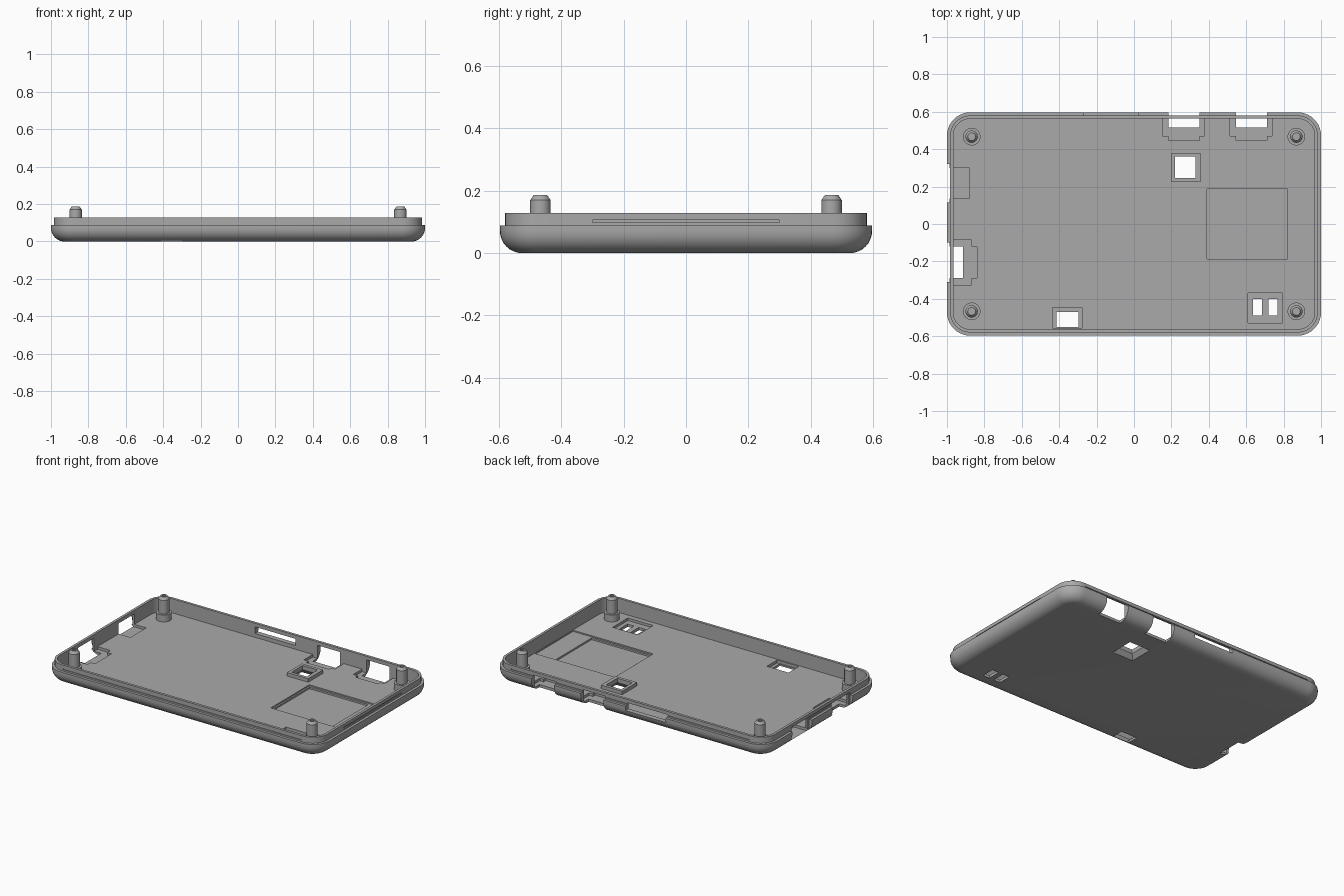
import bpy, bmesh, math

if "Cube" in bpy.data.objects:
    bpy.data.objects.remove(bpy.data.objects["Cube"])

grey = bpy.data.materials.new("matte grey plastic")
grey.use_nodes = True
color = (0.4, 0.4, 0.4, 1)
grey.diffuse_color = color
grey.node_tree.nodes["Principled BSDF"].inputs["Base Color"].default_value = color

FLOOR, STEP, RIM = 0.035, 0.088, 0.128


def make_object(name, bm):
    bmesh.ops.recalc_face_normals(bm, faces=bm.faces)
    mesh = bpy.data.meshes.new(name)
    bm.to_mesh(mesh)
    bm.free()
    obj = bpy.data.objects.new(name, mesh)
    bpy.context.collection.objects.link(obj)
    mesh.materials.append(grey)
    return obj


def loft(name, rings):
    """Skin a stack of equal point rings and cap both ends."""
    bm = bmesh.new()
    loops = [[bm.verts.new(p) for p in ring] for ring in rings]
    for a, b in zip(loops, loops[1:]):
        for i in range(len(a)):
            j = (i + 1) % len(a)
            bm.faces.new((a[i], a[j], b[j], b[i]))
    bm.faces.new(loops[0])
    bm.faces.new(loops[-1])
    return make_object(name, bm)


def rounded_ring(inset, z, radius=0.125, steps=10):
    r = radius - inset
    ring = []
    for quarter, (sx, sy) in enumerate(((1, 1), (-1, 1), (-1, -1), (1, -1))):
        for k in range(steps + 1):
            a = math.pi / 2 * (quarter + k / steps)
            ring.append((sx * (1 - radius) + r * math.cos(a),
                         sy * (0.597 - radius) + r * math.sin(a), z))
    return ring


def block(name, x, y, z, flare=0.0):
    """Box from ranges; flare widens its lower end."""
    rings = []
    for h, f in ((z[0], flare), (z[1], 0)):
        rings.append([(x[0] - f, y[0] - f, h), (x[1] + f, y[0] - f, h),
                      (x[1] + f, y[1] + f, h), (x[0] - f, y[1] + f, h)])
    return loft(name, rings)


def select_only(obj):
    bpy.ops.object.select_all(action='DESELECT')
    obj.select_set(True)
    bpy.context.view_layer.objects.active = obj


def combine(target, tool, operation='DIFFERENCE'):
    tool.hide_render = True
    select_only(target)
    mod = target.modifiers.new("cut", 'BOOLEAN')
    mod.operation = operation
    mod.solver = 'EXACT'
    mod.object = tool
    bpy.ops.object.modifier_apply(modifier=mod.name)
    bpy.data.objects.remove(tool)


def cut(x, y, z, flare=0.0):
    combine(shell, block("cutter", x, y, z, flare))


# Tray shell: curved underside, stepped rim and hollow inside
R = 0.072
profile = [(R * (1 - math.sin(t * math.pi / 16)), R * (1 - math.cos(t * math.pi / 16)))
           for t in range(9)]
profile += [(0, STEP), (0.017, STEP), (0.017, RIM), (0.034, RIM), (0.034, FLOOR)]
shell = loft("tray_shell", [rounded_ring(i, z) for i, z in profile])

# Raised frame around the square window
combine(shell, block("frame", (0.2, 0.355), (0.225, 0.38), (0.03, 0.058)), 'UNION')

# Shallow card recess with a deeper pad
cut((0.38, 0.964), (-0.2, 0.2), (0.027, 0.06))
cut((0.39, 0.82), (-0.187, 0.187), (0.016, 0.06))

# Square window, flared on the underside
cut((0.22, 0.33), (0.245, 0.36), (0.025, 0.1))
cut((0.22, 0.33), (0.245, 0.36), (-0.01, 0.03), 0.03)

# Twin indicator holes in their pocket
cut((0.61, 0.795), (-0.53, -0.37), (0.018, 0.06))
for x0 in (0.637, 0.72):
    cut((x0, x0 + 0.048), (-0.488, -0.402), (-0.01, 0.06))

# Front button opening, flared towards the inside
cut((-0.415, -0.297), (-0.55, -0.47), (-0.01, 0.06))
cut((-0.435, -0.277), (-0.555, -0.447), (0.016, 0.06))

# Rear connector ports and their stepped pockets
for c in (0.265, 0.625):
    cut((c - 0.08, c + 0.085), (0.515, 0.7), (-0.01, 0.104))
    cut((c - 0.113, c + 0.113), (0.47, 0.563), (0.018, 0.09))
    cut((c - 0.08, c + 0.085), (0.447, 0.5), (0.018, 0.09))

# Rear slot
cut((-0.27, 0.025), (0.5, 0.7), (0.06, 0.104))

# Side connector port and audio notch
cut((-1.1, -0.915), (-0.29, -0.12), (-0.01, 0.104))
cut((-1.1, -0.979), (-0.31, -0.1), (0.03, 0.1))
cut((-0.966, -0.87), (-0.325, -0.085), (0.018, 0.09))
cut((-0.9, -0.84), (-0.29, -0.12), (0.018, 0.09))
cut((-1.1, -0.88), (0.135, 0.3), (0.018, 0.104))
cut((-1.1, -0.979), (0.115, 0.32), (0.03, 0.1))

# Snap grooves along the rim
for s in (-1, 1):
    ys = sorted((s * 0.575, s * 0.59))
    xs = sorted((s * 0.977, s * 0.99))
    cut((-0.87, 0.87), ys, (0.098, 0.106))
    cut(xs, (-0.3, 0.3), (0.098, 0.106))

# Corner posts with a collar and chamfered pin
post_profile = [(0.047, 0.02), (0.047, 0.08), (0.033, 0.08), (0.033, 0.17),
                (0.021, 0.187), (0.012, 0.187), (0.012, 0.18)]
posts = []
for side, px in (("right", -0.868), ("left", 0.868)):
    for end, py in (("front", -0.467), ("back", 0.467)):
        rings = [[(px + r * math.cos(a * math.pi / 16), py + r * math.sin(a * math.pi / 16), z)
                  for a in range(32)] for r, z in post_profile]
        posts.append(loft(f"{end}_{side}_post", rings))

for obj in [shell] + posts:
    select_only(obj)
    bpy.ops.object.shade_smooth_by_angle(angle=math.radians(30))
